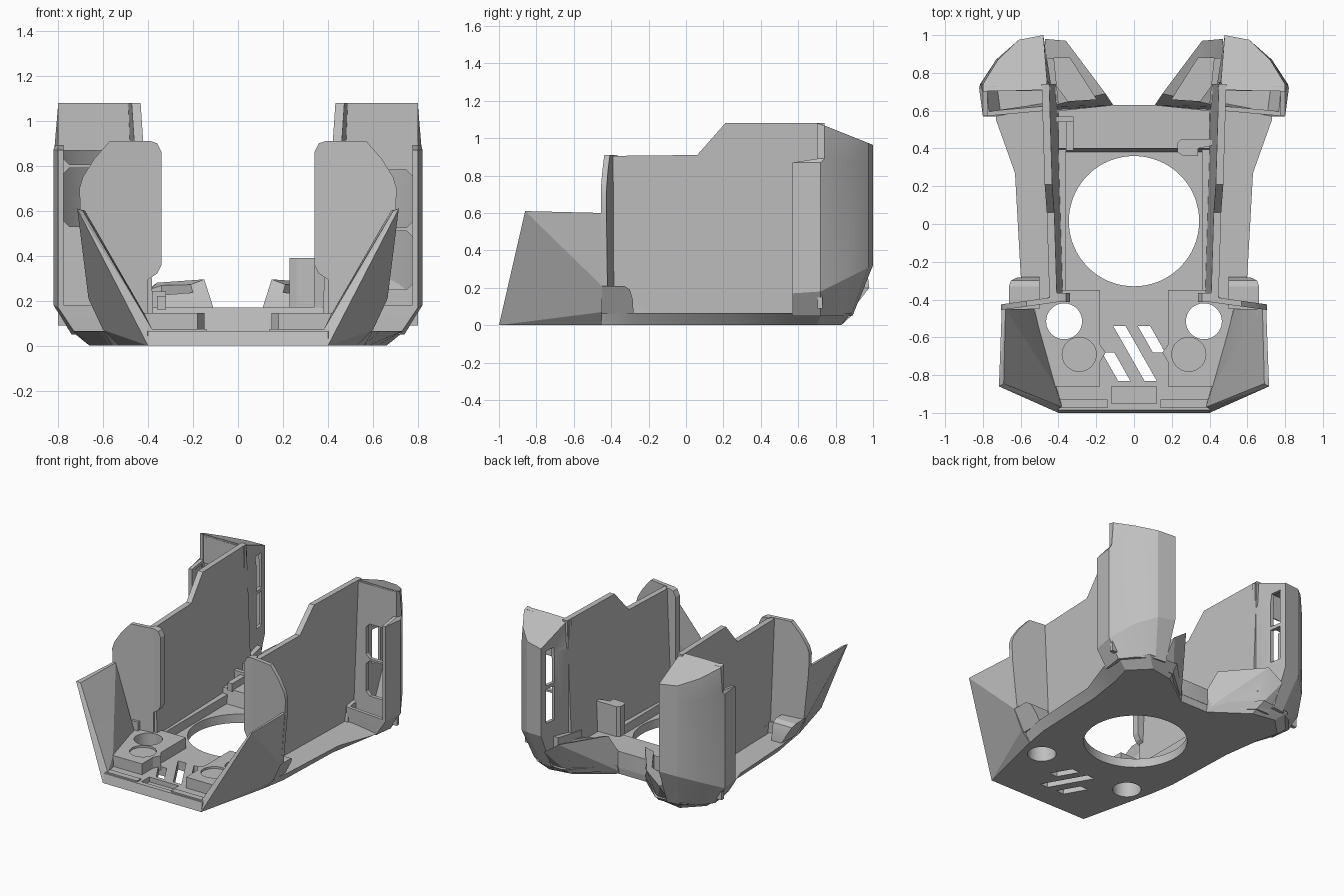
import bpy, bmesh, math

if "Cube" in bpy.data.objects:
    bpy.data.objects.remove(bpy.data.objects["Cube"])

grey = bpy.data.materials.new("light grey")
grey.use_nodes = True
grey.diffuse_color = (0.52, 0.52, 0.52, 1)
grey.node_tree.nodes["Principled BSDF"].inputs["Base Color"].default_value = grey.diffuse_color


def finish(name, bm):
    bmesh.ops.recalc_face_normals(bm, faces=bm.faces)
    me = bpy.data.meshes.new(name)
    bm.to_mesh(me)
    bm.free()
    me.materials.append(grey)
    ob = bpy.data.objects.new(name, me)
    bpy.context.collection.objects.link(ob)
    return ob


def loft(name, rings):
    """Closed solid through rings that have equal point counts."""
    bm = bmesh.new()
    vs = [[bm.verts.new(p) for p in r] for r in rings]
    n = len(rings[0])
    for a, b in zip(vs, vs[1:]):
        for i in range(n):
            j = (i + 1) % n
            bm.faces.new((a[i], a[j], b[j], b[i]))
    bm.faces.new(vs[0])
    bm.faces.new(vs[-1])
    return finish(name, bm)


def prism(name, poly, axis, lo, hi):
    def put(p, h):
        q = list(p)
        q.insert("xyz".index(axis), h)
        return tuple(q)
    return loft(name, [[put(p, h) for p in poly] for h in (lo, hi)])


def box(name, x, y, z):
    return prism(name, [(x[0], y[0]), (x[1], y[0]), (x[1], y[1]), (x[0], y[1])], "z", *z)


def disc(name, x, y, r, lo, hi, n=48):
    ring = [(x + r * math.cos(math.tau * i / n), y + r * math.sin(math.tau * i / n)) for i in range(n)]
    return prism(name, ring, "z", lo, hi)


def hull(name, pts):
    bm = bmesh.new()
    for p in pts:
        bm.verts.new(p)
    res = bmesh.ops.convex_hull(bm, input=bm.verts)
    junk = [g for g in res["geom_interior"] if isinstance(g, bmesh.types.BMVert)]
    bmesh.ops.delete(bm, geom=junk, context="VERTS")
    bmesh.ops.dissolve_limit(bm, angle_limit=0.02, verts=bm.verts, edges=bm.edges)
    return finish(name, bm)


def cut(ob, *cutters):
    for c in cutters:
        c.hide_render = True
        mod = ob.modifiers.new("cut", "BOOLEAN")
        mod.object, mod.solver = c, "EXACT"
        bpy.context.view_layer.objects.active = ob
        bpy.ops.object.modifier_apply(modifier=mod.name)
        bpy.data.objects.remove(c)


def flip(s, pts):
    return [(p[0] * s, *p[1:]) for p in pts]


# Floor plate with flared edges
low = [(.40, -1), (.53, -.45), (.56, -.27), (.58, .27), (.62, .55), (.66, .70), (.53, .83), (.36, .80), (.11, .62)]
top = [(.40, -.985), (.57, -.45), (.60, -.27), (.63, .27), (.73, .55), (.74, .72), (.60, .88), (.38, .90), (.11, .63)]


def whole(half, z):
    return [(x, y, z) for x, y in half] + [(-x, y, z) for x, y in reversed(half)]


base = loft("floor_plate", [whole(low, 0), whole(top, .065)])
cut(base, disc("c", 0, .015, .345, -.1, .3, 64), box("c", (-.12, .12), (-.95, -.86), (.03, .2)))
for x, y0, y1 in ((-.17, -.68, -.83), (-.11, -.54, -.83), (.02, -.54, -.68)):
    run = (y0 - y1) * .57
    cut(base, prism("c", [(x, y0), (x + .065, y0), (x + .065 + run, y1), (x + run, y1)], "z", -.1, .2))

# Raised bar behind the big opening, with a sloped front
loft("rear_crossbar", [[(-.4, y, z), (.4, y, z), (.4, .60, z), (.11, .63, z), (-.11, .63, z), (-.4, .60, z)]
                       for y, z in ((.38, .05), (.40, .17))])

for s, side in ((1, "left"), (-1, "right")):
    # Front pedestal with a through hole and a shallow socket
    ped = prism(side + "_pedestal", flip(s, [(.18, -.86), (.43, -.86), (.53, -.44), (.40, -.35), (.18, -.35),
                                             (.18, -.64), (.15, -.68), (.18, -.73)]), "z", .04, .145)
    cut(ped, disc("c", .37 * s, -.515, .095, -.1, .3), disc("c", .29 * s, -.69, .09, .13, .3))
    cut(base, disc("c", .37 * s, -.515, .095, -.1, .3))
    box(side + "_front_curb", sorted((.14 * s, .40 * s)), (-.975, -.93), (.03, .075))

    # Flared front wing
    hull(side + "_wing", flip(s, [(.40, -1, 0), (.53, -.45, 0), (.60, -.45, .07), (.665, -.45, .21),
                                  (.715, -.86, .61), (.70, -.45, .60), (.69, -.845, .60), (.68, -.45, .60),
                                  (.38, -.97, .07), (.415, -.86, .14), (.53, -.45, .14)]))

    # Thin upright side panel, leaning outward
    prof = [(-.40, .06), (-.40, .905), (.06, .91), (.21, 1.08), (.74, 1.08), (.74, .06)]
    panel = prism(side + "_panel", prof, "x", .37, .41)
    for v in panel.data.vertices:
        v.co.x = s * (v.co.x + .03 * (v.co.y + .45) + .04 * v.co.z)
    box(side + "_rail", sorted((.36 * s, .42 * s)), (-.35, .4), (.05, .13))

    # Front flange of the panel, angled back towards its rounded inner lip
    flange = prism(side + "_flange", flip(s, [(.40, .1), (.40, .91), (.57, .91), (.64, .83), (.69, .75),
                                              (.705, .70), (.70, .56), (.665, .21), (.53, .1)]), "y", -.455, -.425)
    for v in flange.data.vertices:
        v.co.y += .14 * (.70 - abs(v.co.x))
    lip = [(.42, .28), (.36, .32), (.34, .36), (.34, .86), (.36, .90), (.39, .91), (.42, .91)]
    prism(side + "_flange_lip", flip(s, lip), "y", -.413, -.365)

    # Rounded foot behind the flange
    arch = [(-.45, .21), (-.33, .21), (-.30, .19), (-.285, .14), (-.28, .06), (-.45, .06)]
    hull(side + "_foot", flip(s, [(x, y, z) for y, z in arch for x in (.50, .58 + .55 * (z - .06))]))

    # Hollow rear pod, stepped back near the top, with a recessed front
    foot = [(.46, .62), (.72, .57), (.74, .72), (.66, .82), (.55, .88), (.47, .89), (.42, .74)]
    wall = [(.46, .60), (.80, .57), (.82, .72), (.73, .87), (.61, .975), (.48, 1.0), (.44, .74)]
    step = [(.47, .71), (.80, .70), (.815, .74), (.73, .87), (.61, .975), (.48, 1.0), (.45, .75)]
    crown = [(.48, .71), (.80, .70), (.80, .74), (.72, .87), (.61, .975), (.48, 1.0), (.46, .75)]

    def pod_rings(k):
        def ring(pts, z):
            return [(s * (.62 + (x - .62) * k), .76 + (y - .76) * k,
                     .56 + (z(y) - .56) * (k + 1) / 2) for x, y in pts]
        return [ring(foot, lambda y: .05), ring(wall, lambda y: .17 + .5 * max(0, y - .7)),
                ring(wall, lambda y: .87), ring(step, lambda y: .89),
                ring(crown, lambda y: 1.08 - .4 * max(0, y - .71))]

    pod = loft(side + "_pod", pod_rings(1))
    cut(pod, loft("c", pod_rings(.87)), box("c", sorted((.40 * s, .775 * s)), (.4, .705), (.18, 1.2)))
    for z in ((.40, .65), (.675, .93)):
        cut(pod, box("c", sorted((.38 * s, .53 * s)), (.87, .95), z))

    # Recessed pod front with two windows; heights differ per side
    front = box(side + "_pod_front", sorted((.44 * s, .80 * s)), (.703, .73), (.09, 1.07))
    z0 = .25 if s > 0 else .53
    for z in ((z0, z0 + .26), (z0 + .275, z0 + .53)):
        cut(front, prism("c", flip(s, [(.55, z[0] + .03), (.58, z[0]), (.75, z[0]), (.78, z[0] + .03),
                                       (.78, z[1] - .03), (.75, z[1]), (.58, z[1]), (.55, z[1] - .03)]),
                         "y", .6, .8))

    # Low rear arm reaching inward, with a trough
    arm = hull(side + "_rear_arm", flip(s, [(.11, .62, .02), (.11, .63, .17), (.15, .69, .295), (.36, .97, .28),
                                            (.47, .98, .20), (.36, .84, .02), (.47, .84, .02), (.47, .60, .03),
                                            (.47, .62, .17), (.27, .63, .18)]))
    cut(arm, prism("c", flip(s, [(.20, .66), (.34, .88), (.44, .88), (.43, .76), (.35, .65)]), "z", .13, .5))
    hull(side + "_arm_rib", flip(s, [(x + .1 * (y - .64), y, z) for x in (.40, .44)
                                     for y, z in ((.64, .1), (.64, .25), (.88, .1), (.88, .28))]))

# Inner brackets, different on each side
prism("left_bracket", [(.23, .38), (.26, .36), (.34, .36), (.34, .40), (.44, .42), (.44, .45), (.25, .45), (.23, .43)],
      "z", .17, .39)
box("right_bracket_bar", (-.44, -.32), (.54, .57), (.16, .24))
box("right_bracket_post", (-.36, -.32), (.39, .57), (.16, .22))

for ob in bpy.context.scene.objects:
    ob.select_set(ob.type == "MESH")
bpy.context.view_layer.objects.active = base
bpy.ops.object.shade_smooth_by_angle(angle=math.radians(20))
